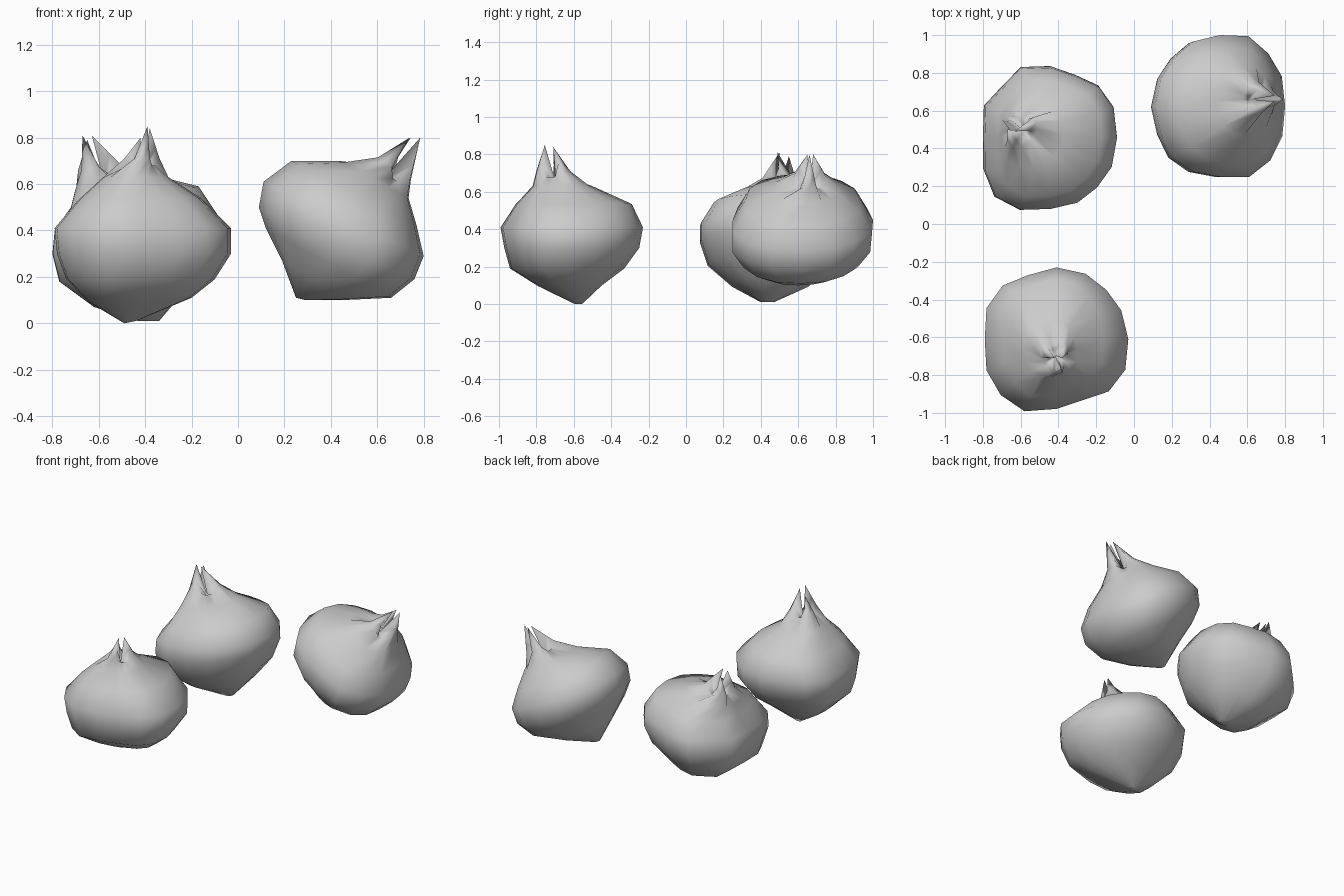
import bpy, bmesh, math
from mathutils import Vector

N = 16


def ring_points(lobes, xl, zl, xr, zr, y0, y1):
    """Slanted lumpy ring between a left and a right profile point."""
    pts = []
    for i in range(N):
        a = 2 * math.pi * i / N
        c, s = math.cos(a), math.sin(a)
        u = math.copysign(abs(c) ** 0.92, c) * lobes[i]
        v = math.copysign(abs(s) ** 0.92, s) * lobes[i]
        pts.append(Vector(((xl + xr) / 2 + u * (xr - xl) / 2,
                           (y0 + y1) / 2 + v * (y1 - y0) / 2,
                           (zl + zr) / 2 + u * (zr - zl) / 2)))
    return pts


def pod(name, lobes, rings, tips):
    bm = bmesh.new()
    loops = [ring_points(lobes, *r) for r in rings]

    # torn crown: pointed flaps with folded valleys between them
    neck = loops[-1]
    mid = sum(neck, Vector()) / N
    axis = sum((Vector(t[1:]) for t in tips), Vector()) / len(tips) - mid
    peaks = {t[0] % N for t in tips}
    crown = [p.lerp(mid, 0.65) - axis * 0.35 for p in neck]
    for i in range(N):
        if not {(i - 1) % N, i, (i + 1) % N} & peaks:
            neck[i] = neck[i].lerp(mid, 0.25) - axis * 0.25
    for i, *co in tips:
        tip = Vector(co)
        crown[i % N] = tip
        for k in (i - 1, i + 1):
            crown[k % N] = neck[k % N].lerp(tip, 0.35)
    loops.append(crown)

    vs = [[bm.verts.new(p) for p in l] for l in loops]
    for a, b in zip(vs, vs[1:]):
        for i in range(N):
            j = (i + 1) % N
            bm.faces.new((a[i], a[j], b[j], b[i]))
    bm.faces.new(vs[0][::-1])

    # pit in the middle of the crown
    pit = bm.verts.new(mid - axis * 0.5)
    for i in range(N):
        bm.faces.new((vs[-1][i], vs[-1][(i + 1) % N], pit))
    bm.normal_update()
    for f in bm.faces:
        f.smooth = True
    me = bpy.data.meshes.new(name)
    bm.to_mesh(me)
    bm.free()
    ob = bpy.data.objects.new(name, me)
    bpy.context.collection.objects.link(ob)
    return ob


# upright pod at the front; rings: left x,z, right x,z, front y, back y
pod("front_pod",
    [1, .97, .95, .98, 1, .96, 1.03, 1.05, 1, 1.05, 1.07, 1.08, .97, .91, 1, 1.03], [
    (-.49, .00, -.44, .01, -.60, -.55),
    (-.64, .09, -.20, .11, -.79, -.45),
    (-.74, .19, -.10, .19, -.94, -.33),
    (-.78, .30, -.03, .30, -.97, -.25),
    (-.79, .41, -.03, .41, -.99, -.23),
    (-.69, .53, -.16, .54, -.91, -.29),
    (-.58, .63, -.30, .63, -.82, -.50),
    (-.49, .71, -.33, .71, -.80, -.61)],
    [(2, -.38, -.71, .84), (7, -.42, -.71, .80), (12, -.39, -.755, .85)])

# pod leaning left at the back
pod("back_left_pod",
    [1, 1.02, .99, .93, .99, 1.05, .98, 1.06, 1, 1.07, 1.14, 1.09, 1, .98, .96, .99], [
    (-.43, .01, -.34, .01, .40, .47),
    (-.62, .07, -.22, .15, .25, .66),
    (-.77, .18, -.13, .27, .12, .78),
    (-.80, .30, -.09, .40, .08, .84),
    (-.79, .40, -.09, .47, .08, .83),
    (-.72, .50, -.17, .59, .15, .77),
    (-.70, .58, -.37, .64, .30, .65),
    (-.69, .66, -.51, .69, .41, .59)],
    [(1, -.63, .49, .81), (6, -.65, .55, .79), (11, -.67, .50, .81)])

# pod lying over to the right at the back
pod("back_right_pod",
    [1, 1.02, 1.02, 1.06, 1, .98, .95, .97, 1, .97, 1, 1, 1, 1.08, 1.06, 1.03], [
    (.25, .11, .29, .10, .57, .62),
    (.19, .27, .45, .10, .42, .78),
    (.12, .41, .66, .11, .31, .92),
    (.09, .50, .76, .19, .25, .99),
    (.11, .61, .80, .29, .25, 1.0),
    (.23, .70, .77, .42, .32, .93),
    (.43, .70, .735, .54, .47, .83),
    (.58, .73, .745, .62, .57, .75)],
    [(0, .785, .66, .80), (5, .745, .68, .80), (11, .74, .65, .80)])
